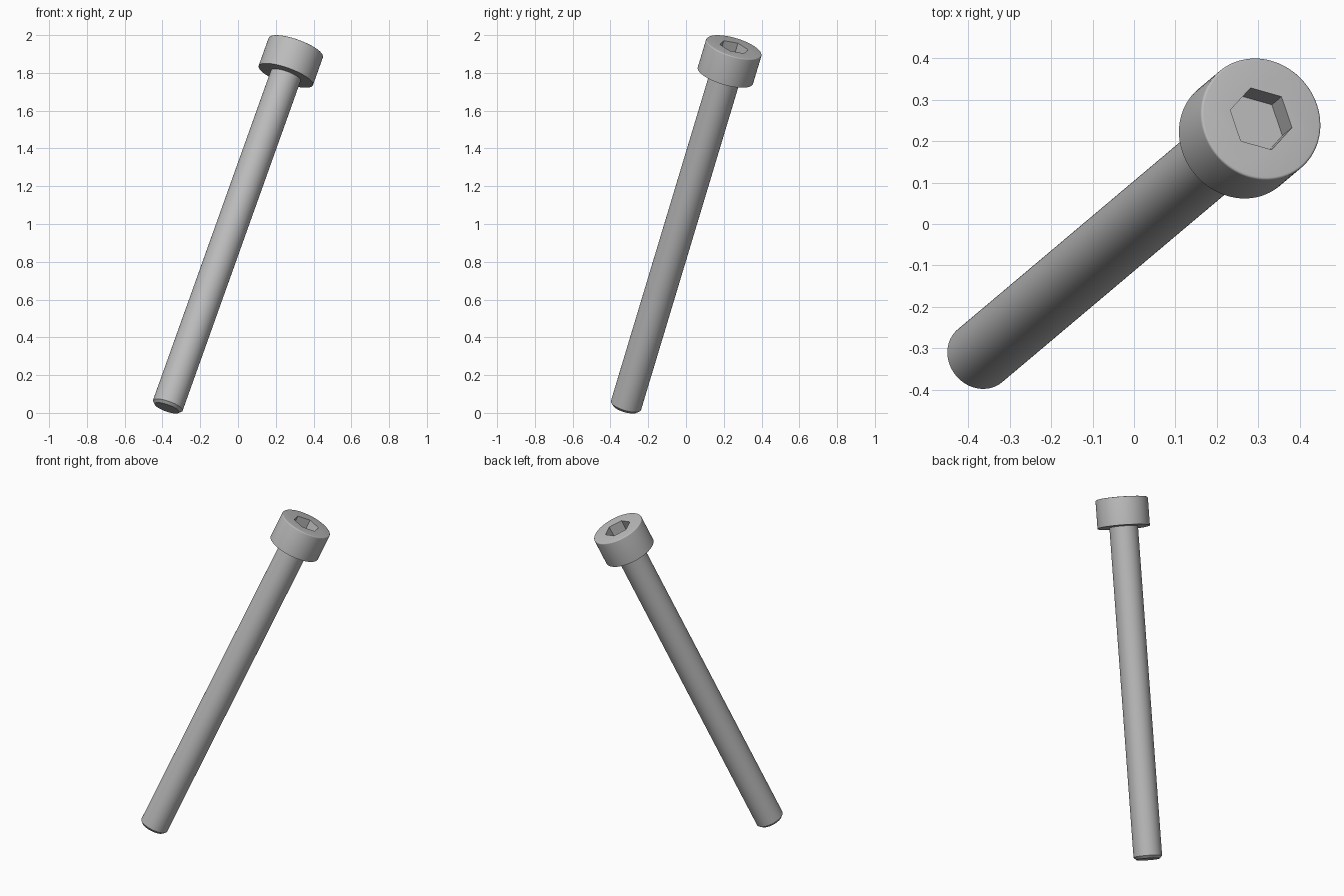
import bpy, bmesh, math
from mathutils import Matrix, Vector

cube = bpy.data.objects.get("Cube")
if cube:
    bpy.data.objects.remove(cube, do_unlink=True)

SEGMENTS = 96
HEAD_R, HEAD_H, SHAFT_R, LENGTH = 0.1527, 0.1666, 0.0833, 2.11
HEX_R, HEX_DEPTH = 0.08, 0.072
FILLET, CHAMFER = 0.006, 0.015

steel = bpy.data.materials.new("steel grey")
steel.use_nodes = True
steel.diffuse_color = (0.5, 0.5, 0.5, 1)
steel.node_tree.nodes["Principled BSDF"].inputs["Base Color"].default_value = (0.5, 0.5, 0.5, 1)

# Tilted frame: local z runs along the screw, origin at the head's top centre
axis = Vector((0.324, 0.273, 0.906)).normalized()
corner = Vector((0.076, -0.014, 0))
side = (corner - axis * corner.dot(axis)).normalized()
frame = Matrix((side, axis.cross(side), axis)).transposed().to_4x4()
frame.translation = (0.307, 0.254, 1.937)


def build(name, rings):
    """Join (radius, height, sides) rings from top to bottom and cap both ends."""
    bm = bmesh.new()
    loops = []
    for radius, height, sides in rings:
        angles = [math.tau * i / sides for i in range(sides)]
        loops.append([bm.verts.new((radius * math.cos(a), radius * math.sin(a), height))
                      for a in angles])
    for a, b in zip(loops, loops[1:]):
        few, many = sorted((a, b), key=len)
        n, m = len(few), len(many)
        step = m // n
        for j in range(n):
            arc = [many[(j * step + k) % m] for k in range(step + 1)]
            bm.faces.new(arc + [few[(j + 1) % n], few[j]])
    bm.faces.new(loops[0])
    bm.faces.new(loops[-1])
    bmesh.ops.recalc_face_normals(bm, faces=bm.faces)
    mesh = bpy.data.meshes.new(name)
    bm.to_mesh(mesh)
    bm.free()
    mesh.transform(frame)
    mesh.materials.append(steel)
    obj = bpy.data.objects.new(name, mesh)
    bpy.context.collection.objects.link(obj)
    bpy.ops.object.select_all(action='DESELECT')
    obj.select_set(True)
    bpy.context.view_layer.objects.active = obj
    bpy.ops.object.shade_smooth_by_angle(angle=math.radians(32))
    return obj


# Head: hex socket floor, socket rim, rounded top edge, side wall, underside
rim = [(HEAD_R - FILLET + FILLET * math.sin(t), -FILLET + FILLET * math.cos(t), SEGMENTS)
       for t in (math.pi / 2 * i / 4 for i in range(5))]
build("head", [(HEX_R, -HEX_DEPTH, 6), (HEX_R, 0, 6)] + rim + [(HEAD_R, -HEAD_H, SEGMENTS)])

# Shaft: plain cylinder with a chamfered tip
build("shaft", [(SHAFT_R, -HEAD_H + 0.01, SEGMENTS),
                (SHAFT_R, -LENGTH + CHAMFER, SEGMENTS),
                (SHAFT_R - CHAMFER, -LENGTH, SEGMENTS)])
